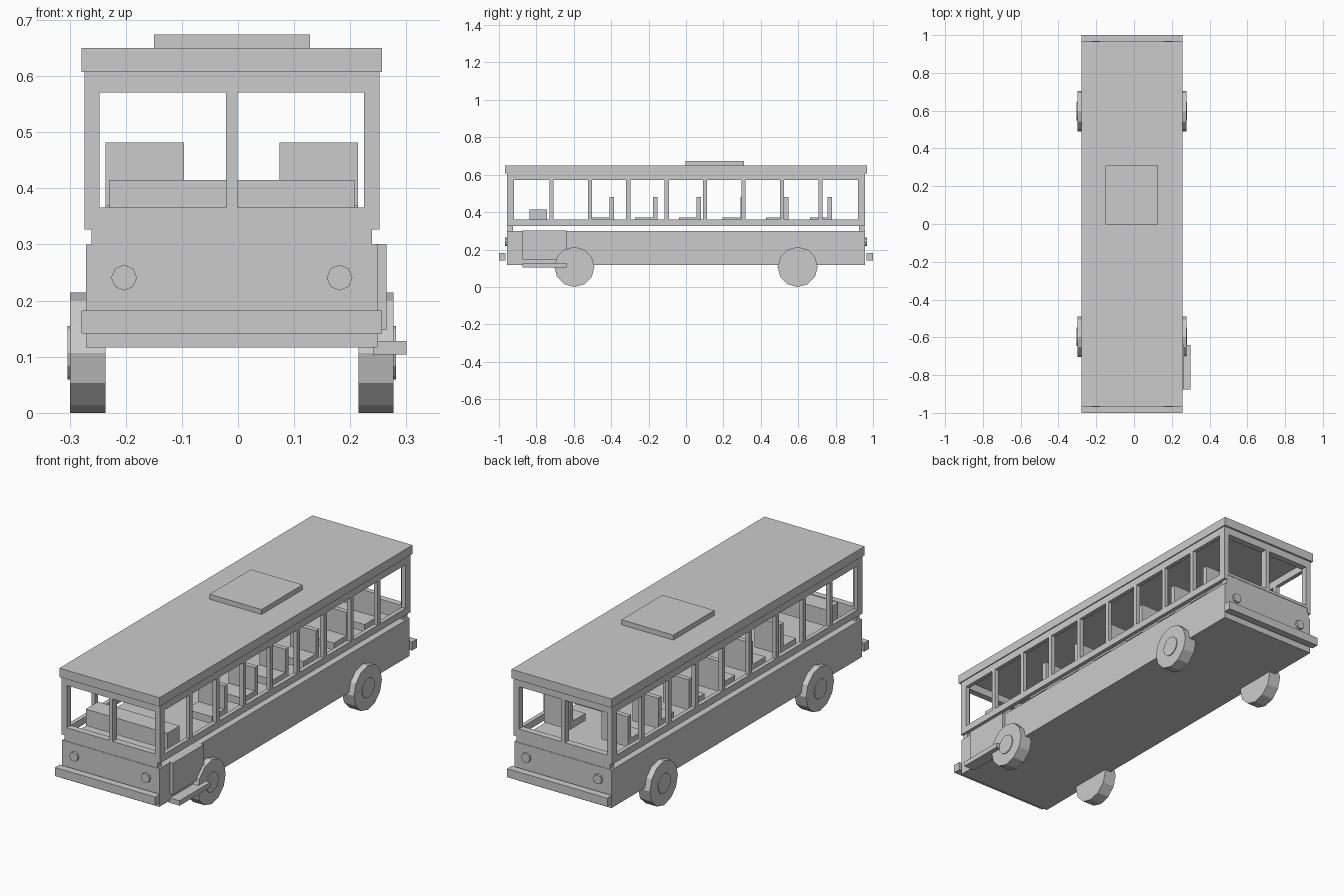
import bpy, math

if "Cube" in bpy.data.objects:
    bpy.data.objects.remove(bpy.data.objects["Cube"])

CX = -0.011  # centre line of the coach body


def box(name, x, y, z):
    """Axis-aligned box from (min, max) pairs."""
    bpy.ops.mesh.primitive_cube_add(size=1, location=[(a + b) / 2 for a, b in (x, y, z)])
    o = bpy.context.object
    o.name = name
    o.scale = [b - a for a, b in (x, y, z)]
    bpy.ops.object.transform_apply(location=False, rotation=False, scale=True)
    return o


def disc(name, loc, r, depth, sides, rot):
    bpy.ops.mesh.primitive_cylinder_add(vertices=sides, radius=r, depth=depth,
                                        location=loc, rotation=rot)
    bpy.context.object.name = name


def span(centre, half):
    return (centre - half, centre + half)


def ends(s, a, b):
    """Range a..b measured outward toward end or side s (-1 or 1)."""
    return tuple(sorted((s * a, s * b)))


def side(s, a, b):
    return tuple(sorted((CX + s * a, CX + s * b)))


# Main body, roof and roof hatch
box("lower_body", span(CX, 0.26), (-0.957, 0.957), (0.116, 0.30))
box("roof", span(CX, 0.268), (-0.967, 0.967), (0.607, 0.65))
box("roof_hatch", span(CX, 0.139), (-0.003, 0.311), (0.65, 0.674))

# Front and rear: panel, window frame, bumper, lamps
for s, end in ((-1, "front"), (1, "rear")):
    frame_y = ends(s, 0.925, 0.957)
    box(end + "_panel", span(CX, 0.25), ends(s, 0.925, 0.955), (0.30, 0.355))
    box(end + "_sill", span(CX, 0.256), frame_y, (0.352, 0.366))
    box(end + "_header", span(CX, 0.256), frame_y, (0.571, 0.607))
    for p in (-0.246, 0, 0.246):
        box(end + "_window_post", span(CX + p, 0.0105), frame_y, (0.366, 0.571))
    box(end + "_bumper", span(CX, 0.268), ends(s, 0.964, 1.0), (0.141, 0.182))
    for p in (-0.192, 0.192):
        disc(end + "_lamp", (CX + p, s * 0.957, 0.241), 0.023, 0.022, 8, (math.pi / 2, 0, 0))

# Side window frames, wheels and seats
for s in (-1, 1):
    frame_x = side(s, 0.243, 0.263)
    box("belt_rail", frame_x, (-0.957, 0.957), (0.327, 0.36))
    box("top_rail", frame_x, (-0.957, 0.957), (0.571, 0.607))
    for i in range(8):
        box("side_pillar", frame_x, span(-0.7195 + i * 0.2055, 0.011), (0.36, 0.571))
    for e in (-1, 1):
        box("corner_pillar", frame_x, ends(e, 0.92, 0.957), (0.36, 0.571))
        wheel_y = e * 0.597
        rot = (0, math.pi / 2, 0)
        disc("wheel", (CX + s * 0.257, wheel_y, 0.107), 0.107, 0.063, 12, rot)
        disc("hub_cap", (CX + s * 0.28, wheel_y, 0.107), 0.048, 0.025, 12, rot)
    for i in range(6):
        y = -0.398 + i * 0.2335
        seat_x = side(s, 0.085, 0.225)
        box("seat_cushion", seat_x, (y - 0.107, y + 0.012), (0.335, 0.37))
        box("seat_back", seat_x, (y - 0.012, y + 0.012), (0.37, 0.482))

# Dashboard, entry door and step
box("dashboard", span(CX, 0.2185), (-0.836, -0.742), (0.335, 0.415))
box("door", (0.245, 0.265), (-0.875, -0.64), (0.148, 0.301))
box("door_step", (0.241, 0.30), (-0.875, -0.64), (0.104, 0.128))
